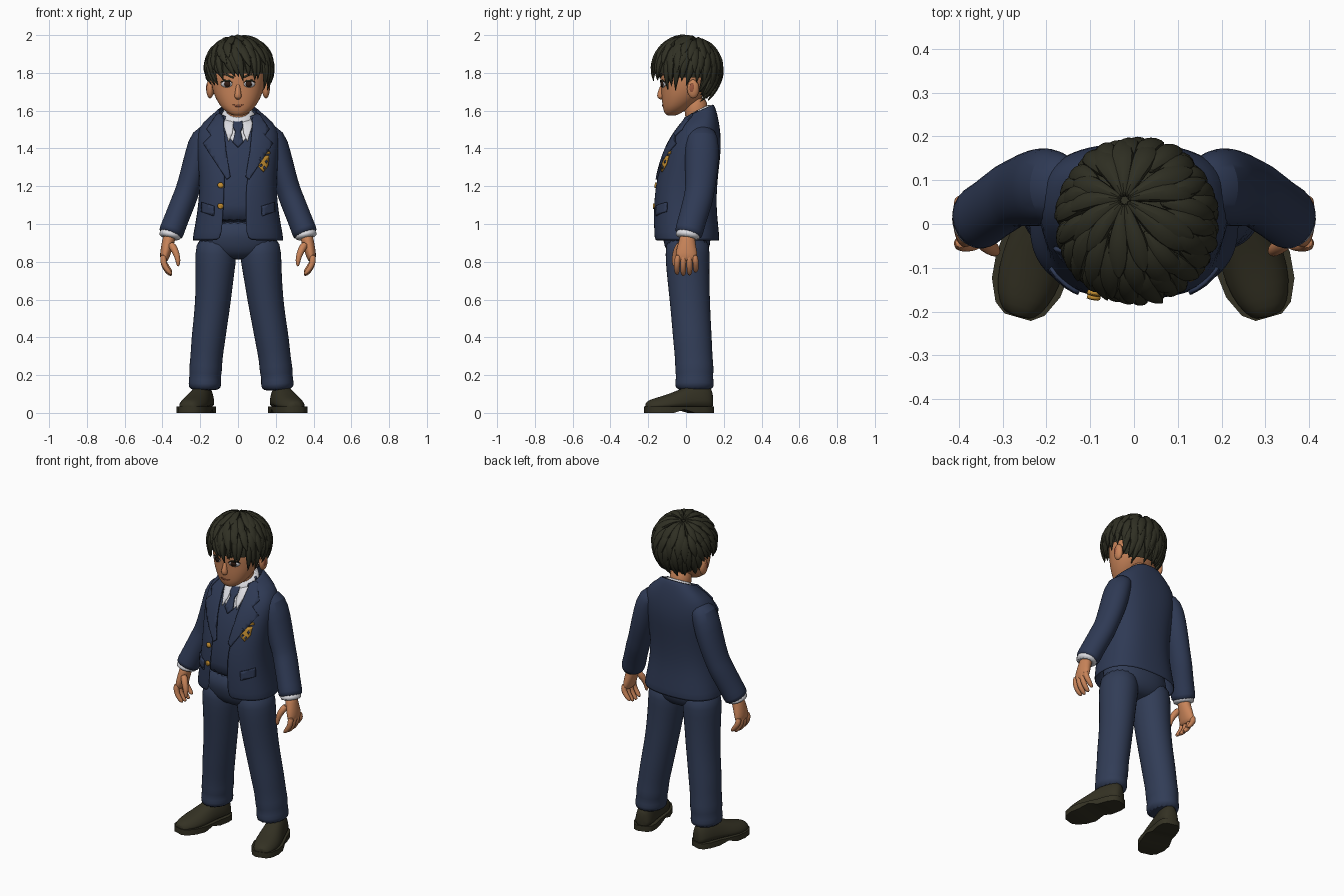
import bpy, bmesh, math, random
from math import sin, cos, pi
from mathutils import Vector as V
from mathutils.bvhtree import BVHTree

random.seed(4)
if "Cube" in bpy.data.objects:
    bpy.data.objects.remove(bpy.data.objects["Cube"])
made = []


def colour(name, *rgb):
    m = bpy.data.materials.new(name)
    m.use_nodes = True
    m.diffuse_color = (*rgb, 1)
    m.node_tree.nodes["Principled BSDF"].inputs["Base Color"].default_value = (*rgb, 1)
    return m


JACKET = colour("jacket navy", .028, .042, .09)
TROUSER = colour("trouser navy", .031, .046, .094)
SKIN = colour("skin", .58, .23, .1)
HAIR = colour("hair black", .029, .029, .017)
SHOE = colour("shoe brown", .034, .031, .017)
SHIRT = colour("shirt white", .72, .72, .76)
GOLD = colour("gold", .55, .27, .03)
EYE = colour("eye brown", .035, .014, .008)
LIP = colour("lip", .34, .1, .05)


# ---------- helpers ----------
def finish(name, bm, mat, subsurf=0, solid=0):
    bmesh.ops.recalc_face_normals(bm, faces=bm.faces)
    me = bpy.data.meshes.new(name)
    bm.to_mesh(me)
    bm.free()
    me.materials.append(mat)
    ob = bpy.data.objects.new(name, me)
    bpy.context.collection.objects.link(ob)
    if solid:
        mod = ob.modifiers.new("thickness", "SOLIDIFY")
        mod.thickness, mod.offset = solid, 0
    if subsurf:
        ob.modifiers.new("smooth", "SUBSURF").levels = subsurf
        ob.modifiers["smooth"].render_levels = subsurf
    made.append(ob)
    return ob


def loft(bm, rings, closed=True):
    rows = [[bm.verts.new(p) for p in r] for r in rings]
    n = len(rows[0])
    for a, b in zip(rows, rows[1:]):
        for i in range(n if closed else n - 1):
            j = (i + 1) % n
            bm.faces.new((a[i], a[j], b[j], b[i]))
    if closed:
        bm.faces.new(rows[0])
        bm.faces.new(rows[-1])


def tube_rings(pts, radii, n=14, refs=None):
    out = []
    for i, p in enumerate(pts):
        t = (pts[min(i + 1, len(pts) - 1)] - pts[max(i - 1, 0)]).normalized()
        ref = refs[i] if refs else V((1, 0, 0))
        u = (ref - t * ref.dot(t)).normalized()
        v = t.cross(u)
        a, b = radii[i]
        out.append([p + u * a * cos(2 * pi * k / n) + v * b * sin(2 * pi * k / n) for k in range(n)])
    return out


def tube(name, stations, mat, s=1, shift=0, n=14):
    """Stations are x, y, z, x radius, y radius; s mirrors, shift leans toward the ground."""
    bm = bmesh.new()
    pts = [V((s * x + shift * (1 - z / .9), y, z)) for x, y, z, a, b in stations]
    loft(bm, tube_rings(pts, [q[3:] for q in stations], n))
    return finish(name, bm, mat, 1)


def spow(v, p):
    return math.copysign(abs(v) ** p, v)


def ring(z, rx, yf, yb, tilt=0, p=1.0, gap=None, n=28):
    cy, ry = (yf + yb) / 2, (yb - yf) / 2
    if gap:
        a0, a1 = [math.asin((g / rx) ** (1 / p)) for g in gap]
        ang = [a0 + (2 * pi - a1 - a0) * k / (n - 1) for k in range(n)]
    else:
        ang = [2 * pi * k / n for k in range(n)]
    pts = [(rx * spow(sin(a), p), cy - ry * spow(cos(a), p)) for a in ang]
    return [V((x, y, z + tilt * (y - cy))) for x, y in pts]


def body(name, rows, mat, p=1.0, closed=True, solid=0):
    bm = bmesh.new()
    loft(bm, [ring(*r[:5], p, r[5] if len(r) > 5 else None) for r in rows], closed)
    return finish(name, bm, mat, 1, solid)


def ball(name, loc, size, mat):
    bm = bmesh.new()
    bmesh.ops.create_uvsphere(bm, u_segments=16, v_segments=10, radius=1)
    for v in bm.verts:
        v.co = V(loc) + V([c * q for c, q in zip(v.co, size)])
    return finish(name, bm, mat)


trees = {}


def front_y(ob, x, z):
    if ob.name not in trees:
        bpy.context.view_layer.update()
        trees[ob.name] = BVHTree.FromObject(ob, bpy.context.evaluated_depsgraph_get())
    for k in range(20):
        hit = trees[ob.name].ray_cast(V((x, -1, z - k * .01)), V((0, 1, 0)))[0]
        if hit:
            return hit.y
    return .1


def plate(name, poly, targets, mat, s=1, thick=.005):
    """Thin panel drawn as x, z points and laid on the front of the target parts."""
    bm = bmesh.new()
    bm.faces.new([bm.verts.new((s * x, 0, z)) for x, z in poly])
    for axis, lo, hi in ((0, -.24, .24), (2, .9, 1.9)):
        step = .02
        for k in range(int((hi - lo) / step)):
            no = V((0, 0, 0))
            no[axis] = 1
            bmesh.ops.bisect_plane(bm, geom=bm.verts[:] + bm.edges[:] + bm.faces[:],
                                   plane_co=no * (lo + k * step + .003), plane_no=no)
    for v in bm.verts:
        v.co.y = min(front_y(ob, v.co.x, v.co.z) - off for ob, off in targets)
    return finish(name, bm, mat, 0, thick)


def oval(x, z, a, b, n=14):
    return [(x + a * cos(2 * pi * k / n), z + b * sin(2 * pi * k / n)) for k in range(n)]


# ---------- torso: open jacket over waistcoat ----------
torso = [(.91, .24, -.165, .175, 0, (.045, .09)), (1, .222, -.168, .165, 0, (.04, .08)),
         (1.1, .206, -.168, .156, 0, (.04, .075)), (1.2, .2, -.16, .16, 0, (.04, .07)),
         (1.3, .205, -.14, .17, 0, (.06, .07)), (1.4, .214, -.108, .182, 0, (.075, .08)),
         (1.48, .215, -.066, .178, .05, (.085, .085)), (1.535, .185, -.03, .168, .15, (.08, .08)),
         (1.575, .125, -.01, .155, .35, (.07, .07)), (1.6, .098, -.005, .142, .45, (.06, .06))]
jacket = body("jacket", torso, JACKET, .8, False, .01)
vest = body("waistcoat", [(z, rx - .014, yf + .012, yb - .014, t) for z, rx, yf, yb, t, g in torso[1:-1]],
            JACKET, .8)
body("trouser_seat", [(.81, .1, -.06, .07, 0), (.85, .19, -.105, .12, 0), (.92, .212, -.125, .135, 0),
                      (1.03, .195, -.13, .13, 0)], TROUSER, .9)
body("shirt_collar", [(1.53, .098, -.025, .14, .4), (1.57, .092, -.022, .138, .5),
                      (1.61, .085, -.012, .136, .5)], SHIRT, 1)
body("neck", [(1.5, .06, 0, .12, 0), (1.6, .062, -.005, .115, .2), (1.68, .07, -.02, .11, 0)], SKIN)

over = [(vest, .02), (jacket, .005)]
plate("shirt_front", [(-.085, 1.57), (.085, 1.57), (.06, 1.47), (0, 1.41), (-.06, 1.47)], [(vest, .004)], SHIRT)
plate("tie", [(-.022, 1.545), (.022, 1.545), (.027, 1.515), (.014, 1.49), (.028, 1.435), (0, 1.405),
              (-.028, 1.435), (-.014, 1.49), (-.027, 1.515)], [(vest, .014)], JACKET, thick=.009)
for s, side in ((1, "left"), (-1, "right")):
    plate(side + "_collar_wing", [(.02, 1.545), (.075, 1.6), (.088, 1.56), (.05, 1.435), (.03, 1.48)],
          [(vest, .012)], SHIRT, s)
    plate(side + "_lapel", [(.08, 1.6), (.115, 1.575), (.165, 1.5), (.142, 1.468), (.183, 1.425),
                            (.06, 1.235), (.04, 1.25), (.062, 1.38), (.074, 1.5)], over, JACKET, s, .009)
    plate(side + "_pocket_flap", [(.125, 1.095), (.19, 1.115), (.194, 1.065), (.128, 1.042)],
          [(jacket, .006)], JACKET, s, .009)
for k, z in enumerate((1.205, 1.095)):
    plate(f"button_{k + 1}", oval(-.092, z, .015, .015), [(jacket, .008)], GOLD, thick=.009)

# breast badge: gold shield with dark quarters
plate("badge_bar", [(.095, 1.363), (.17, 1.372), (.168, 1.385), (.098, 1.378)], [(jacket, .005)], GOLD)
plate("badge_shield", [(.103, 1.358), (.164, 1.362), (.16, 1.31), (.135, 1.275), (.108, 1.305)],
      [(jacket, .005)], GOLD)
for k, (x, z) in enumerate(((.117, 1.343), (.15, 1.33), (.122, 1.31), (.14, 1.298))):
    plate(f"badge_mark_{k + 1}", oval(x, z, .008, .01, 4), [(jacket, .008)], JACKET)

# ---------- arms, hands, legs, shoes ----------
for s, side in ((1, "left"), (-1, "right")):
    tube(side + "_sleeve", [(.13, .085, 1.5, .045, .06), (.187, .085, 1.46, .072, .088),
                            (.212, .085, 1.36, .072, .092), (.243, .08, 1.25, .068, .086),
                            (.27, .072, 1.17, .064, .078), (.285, .065, 1.13, .067, .08),
                            (.325, .035, 1.03, .065, .075), (.352, .016, .96, .068, .076),
                            (.36, .01, .938, .066, .075)], JACKET, s, n=18)
    tube(side + "_cuff", [(.352, .015, .97, .055, .062), (.36, .01, .94, .06, .067),
                          (.364, .007, .922, .058, .065)], SHIRT, s)
    tube(side + "_palm", [(.358, .01, .95, .035, .042), (.368, .006, .91, .034, .043),
                          (.38, .003, .865, .031, .056), (.39, .003, .82, .026, .06),
                          (.39, .003, .8, .015, .05)], SKIN, s)
    for k, name in enumerate(("index", "middle", "ring", "little")):
        y, up = -.046 + .032 * k, (.006, 0, .003, .018)[k]
        tube(f"{side}_{name}_finger", [(.395, y * .9, .84, .017, .016), (.397, y, .805, .018, .017),
                                       (.388, y * 1.05, .77 + up, .016, .016),
                                       (.366, y * 1.05, .74 + up, .014, .015),
                                       (.35, y, .727 + up, .007, .008)], SKIN, s, n=10)
    tube(side + "_thumb", [(.36, -.025, .9, .022, .022), (.335, -.048, .865, .021, .021),
                           (.32, -.06, .825, .016, .016), (.316, -.063, .79, .012, .012),
                           (.317, -.062, .775, .005, .005)], SKIN, s, n=10)
    tube(side + "_trouser_leg", [(.115, .008, .94, .1, .115), (.118, .008, .84, .113, .12),
                                 (.125, .01, .75, .104, .115), (.138, .02, .6, .096, .108),
                                 (.155, .028, .48, .092, .105), (.17, .035, .38, .091, .104),
                                 (.182, .042, .28, .085, .1), (.187, .045, .225, .09, .105),
                                 (.19, .045, .195, .083, .098), (.192, .045, .155, .089, .105),
                                 (.193, .045, .115, .085, .104)], TROUSER, s, .02, n=18)
    # shoe stations run from toe to heel: distance, half width, height
    shoe = [(0, .03, .03), (.02, .056, .048), (.07, .078, .062), (.13, .084, .08), (.19, .077, .105),
            (.25, .068, .13), (.31, .064, .135), (.35, .052, .12), (.368, .03, .09)]
    upper, sole = bmesh.new(), bmesh.new()
    ax = V((-.1 * s, .35, 0)).normalized()
    sx = V((ax.y, -ax.x, 0))
    toe = V((.287 * s + .021, -.213, 0))
    arc = [pi * k / 9 for k in range(10)]
    loft(upper, [[toe + ax * t + sx * w * .95 * spow(cos(a), .8) + V((0, 0, .022 + h * sin(a)))
                  for a in arc] for t, w, h in shoe])
    outline = [(t, w, .018 if .15 < t < .24 else 0) for t, w, h in shoe]
    loft(sole, [[toe + ax * t + sx * w * q * 1.04 + V((0, 0, z)) for q, z in
                 ((-1, lo), (1, lo), (1, .034), (-1, .034))] for t, w, lo in outline])
    finish(side + "_shoe", upper, SHOE, 1)
    finish(side + "_shoe_sole", sole, SHOE)

# ---------- head and face ----------
head = body("head", [(1.573, .025, -.1, -.055, 0), (1.585, .05, -.113, -.03, 0), (1.61, .083, -.122, .01, 0),
                     (1.645, .108, -.127, .06, 0), (1.69, .13, -.131, .1, 0), (1.74, .142, -.132, .13, 0),
                     (1.8, .148, -.142, .145, 0), (1.88, .125, -.12, .13, 0), (1.94, .06, -.05, .07, 0)],
            SKIN, .93)
tube("nose", [(0, -.122, 1.75, .01, .008), (0, -.128, 1.715, .013, .014), (0, -.134, 1.687, .019, .022),
              (0, -.134, 1.672, .021, .02), (0, -.126, 1.66, .01, .008)], SKIN, n=10)
plate("mouth", [(-.03, 1.633), (0, 1.629), (.03, 1.633), (.014, 1.623), (-.014, 1.623)], [(head, .002)], LIP)
for s, side in ((1, "left"), (-1, "right")):
    plate(side + "_eye_white", oval(.06, 1.74, .029, .017), [(head, .002)], SHIRT, s, .003)
    plate(side + "_iris", oval(.057, 1.741, .016, .017), [(head, .005)], EYE, s, .003)
    plate(side + "_eyelash", [(.028, 1.748), (.045, 1.762), (.075, 1.764), (.095, 1.748),
                              (.075, 1.755), (.045, 1.753)], [(head, .006)], HAIR, s, .004)
    plate(side + "_eyebrow", [(.022, 1.778), (.06, 1.796), (.1, 1.785), (.06, 1.785), (.024, 1.77)],
          [(head, .004)], HAIR, s, .005)
    ball(side + "_ear", (s * .148, .038, 1.715), (.02, .032, .05), SKIN)
    ball(side + "_ear_hollow", (s * .164, .032, 1.72), (.005, .014, .024), LIP)

# ---------- hair: scalp cap with layered pointed locks ----------
CENTRE = V((.008, .004, 1.818))
CROWN = V((-.17, .28, .95)).normalized()
E1 = CROWN.cross(V((1, 0, 0))).normalized()
E2 = CROWN.cross(E1)


def scalp(d, lift=1.0):
    return CENTRE + V((d.x * .174, d.y * .178, d.z * (.165 if d.z > 0 else .2))) * lift


def hairline(y):
    if y < -.11:
        return 1.77
    return 1.735 if y < -.06 else 1.752 if y < .06 else 1.665


def direction(theta, az):
    return CROWN * cos(theta) + (E1 * cos(az) + E2 * sin(az)) * sin(theta)


cap = bmesh.new()
bmesh.ops.create_uvsphere(cap, u_segments=40, v_segments=28, radius=1)
for v in cap.verts:
    v.co = scalp(v.co.copy(), .96)
low = [v for v in cap.verts if v.co.z < hairline(v.co.y) + .015]
bmesh.ops.delete(cap, geom=low, context="VERTS")
finish("hair_cap", cap, HAIR)

locks = bmesh.new()
for start, end, count, lift in ((.5, 1, 30, 1), (.38, .84, 25, 1.02), (.2, .66, 20, 1.035), (0, .46, 13, 1.04)):
    for k in range(count):
        az = 2 * pi * (k + random.uniform(-.25, .25)) / count
        limit = .6
        while limit < 2.6 and scalp(direction(limit, az)).z > hairline(scalp(direction(limit, az)).y):
            limit += .02
        reach = end + random.uniform(-.05, .04)
        curl = random.uniform(-.05, .2)
        flick = random.uniform(.03, .11)
        pts, radii, refs = [], [], []
        for t, w in ((0, .45), (.25, .9), (.5, 1), (.75, .72), (.9, .36), (1, .03)):
            th = (start + (reach - start) * t) * limit + .03
            d = direction(th, az + curl * t * t)
            pts.append(scalp(d, lift - .03 + .03 * sin(pi * t) + flick * t ** 4))
            width = pi / count * .175 * max(sin(th), .3) * 1.45
            radii.append((.02 * w, width * w))
            refs.append(d)
        loft(locks, tube_rings(pts, radii, 6, refs))
finish("hair_locks", locks, HAIR, 1)

# ---------- shading ----------
bpy.ops.object.select_all(action="DESELECT")
for ob in made:
    ob.select_set(True)
bpy.context.view_layer.objects.active = made[0]
bpy.ops.object.shade_smooth_by_angle(angle=math.radians(45))
